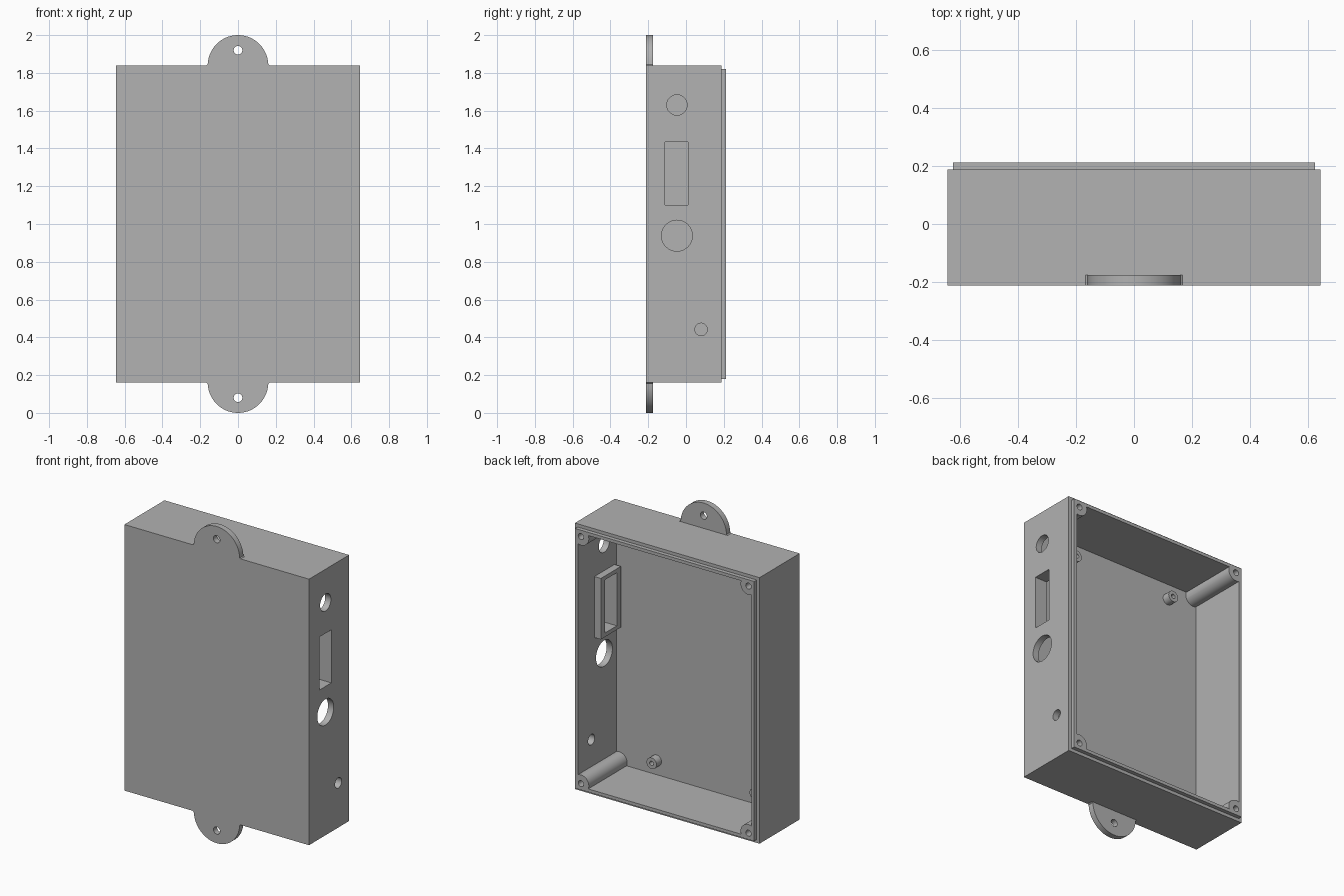
import bpy, bmesh, math
from mathutils import Matrix, Vector

if "Cube" in bpy.data.objects:
    bpy.data.objects.remove(bpy.data.objects["Cube"])

grey = bpy.data.materials.new("plain_grey")
grey.use_nodes = True
COLOR = (0.445, 0.445, 0.445, 1)
grey.diffuse_color = COLOR
grey.node_tree.nodes["Principled BSDF"].inputs["Base Color"].default_value = COLOR

MID = 1.0                      # height of the centre line
FRONT, RIM, LIP = -0.2125, 0.1875, 0.2125
FLOOR = -0.17                  # inner side of the front panel
HALF_W, HALF_H, WALL, STEP = 0.645, 0.84, 0.04, 0.02


def box(bm, x, y, z):
    """Box between pairs of limits."""
    lims = (x, y, z)
    size = Vector([b - a for a, b in lims])
    mid = Vector([(a + b) / 2 for a, b in lims])
    bmesh.ops.create_cube(bm, size=1, matrix=Matrix.Translation(mid) @ Matrix.Diagonal(size).to_4x4())


def rod(bm, axis, start, end, u, v, r, sides=32):
    """Cylinder along x at (y=u, z=v), or along y at (x=u, z=v)."""
    mid = (start + end) / 2
    if axis == "x":
        pos, rot = (mid, u, v), Matrix.Rotation(math.pi / 2, 4, "Y")
    else:
        pos, rot = (u, mid, v), Matrix.Rotation(math.pi / 2, 4, "X")
    bmesh.ops.create_cone(bm, cap_ends=True, segments=sides, radius1=r, radius2=r,
                          depth=end - start, matrix=Matrix.Translation(pos) @ rot)


def finish(bm, name):
    bmesh.ops.recalc_face_normals(bm, faces=bm.faces)
    mesh = bpy.data.meshes.new(name)
    bm.to_mesh(mesh)
    bm.free()
    mesh.materials.append(grey)
    ob = bpy.data.objects.new(name, mesh)
    bpy.context.collection.objects.link(ob)
    return ob


def combine(ob, other, operation):
    """Apply a boolean and discard the helper."""
    mod = ob.modifiers.new("boolean", "BOOLEAN")
    mod.operation, mod.solver, mod.object = operation, "EXACT", other
    bpy.ops.object.select_all(action="DESELECT")
    bpy.context.view_layer.objects.active = ob
    ob.select_set(True)
    bpy.ops.object.modifier_apply(modifier=mod.name)
    bpy.data.objects.remove(other)


# Outer body with a stepped rim
bm = bmesh.new()
box(bm, (-HALF_W, HALF_W), (FRONT, RIM), (MID - HALF_H, MID + HALF_H))
shell = finish(bm, "enclosure_shell")
bm = bmesh.new()
w, h = HALF_W - STEP, HALF_H - STEP
box(bm, (-w, w), (RIM - 0.1, LIP), (MID - h, MID + h))
combine(shell, finish(bm, "rim_step"), "UNION")

# Rounded mounting tabs at top and bottom, with small fillets at the root
for s in (1, -1):
    bm = bmesh.new()
    pts = [(0.168, -0.03), (0.168, 0.0), (0.161, 0.005)]
    pts += [(0.16 * math.cos(a), 0.16 * math.sin(a))
            for a in (math.radians(6 + 168 * i / 40) for i in range(41))]
    pts += [(-0.161, 0.005), (-0.168, 0.0), (-0.168, -0.03)]
    face = bm.faces.new([bm.verts.new((x, FRONT, MID + s * (HALF_H + z))) for x, z in pts])
    ext = bmesh.ops.extrude_face_region(bm, geom=[face])
    moved = [v for v in ext["geom"] if isinstance(v, bmesh.types.BMVert)]
    bmesh.ops.translate(bm, verts=moved, vec=(0, 0.037, 0))
    combine(shell, finish(bm, "mounting_tab"), "UNION")

# Cavity, less the corner posts, standoffs and slot frame that stay solid
bm = bmesh.new()
w, h = HALF_W - WALL, HALF_H - WALL
box(bm, (-w, w), (FLOOR, LIP + 0.1), (MID - h, MID + h))
cavity = finish(bm, "cavity")
corners = [(sx * 0.585, MID + sz * 0.78) for sx in (1, -1) for sz in (1, -1)]
standoffs = [(x, z) for x in (0.325, -0.395) for z in (0.29, 1.70)]
bm = bmesh.new()
for x, z in corners:
    rod(bm, "y", FLOOR - 0.02, LIP, x, z, 0.055)
for x, z in standoffs:
    rod(bm, "y", FLOOR - 0.02, FLOOR + 0.05, x, z, 0.035)
box(bm, (0.56, HALF_W), (-0.15, 0.05), (1.075, 1.46))
combine(cavity, finish(bm, "solid_details"), "DIFFERENCE")
combine(shell, cavity, "DIFFERENCE")

# Screw holes, tab holes and side openings
bm = bmesh.new()
for x, z in corners:
    rod(bm, "y", LIP - 0.2, LIP + 0.05, x, z, 0.019, 24)
for x, z in standoffs:
    rod(bm, "y", FLOOR + 0.005, FLOOR + 0.1, x, z, 0.014, 20)
for z in (0.08, 1.92):
    rod(bm, "y", FRONT - 0.05, FRONT + 0.1, 0, z, 0.023, 24)
for y, z, r in ((-0.048, 1.63, 0.054), (-0.048, 0.938, 0.082), (0.08, 0.442, 0.033)):
    rod(bm, "x", 0.585, 0.7, y, z, r)
box(bm, (0.5, 0.7), (-0.11, 0.01), (1.10, 1.435))
combine(shell, finish(bm, "openings"), "DIFFERENCE")

bpy.ops.object.select_all(action="DESELECT")
shell.select_set(True)
bpy.context.view_layer.objects.active = shell
bpy.ops.object.shade_smooth_by_angle(angle=math.radians(25))
